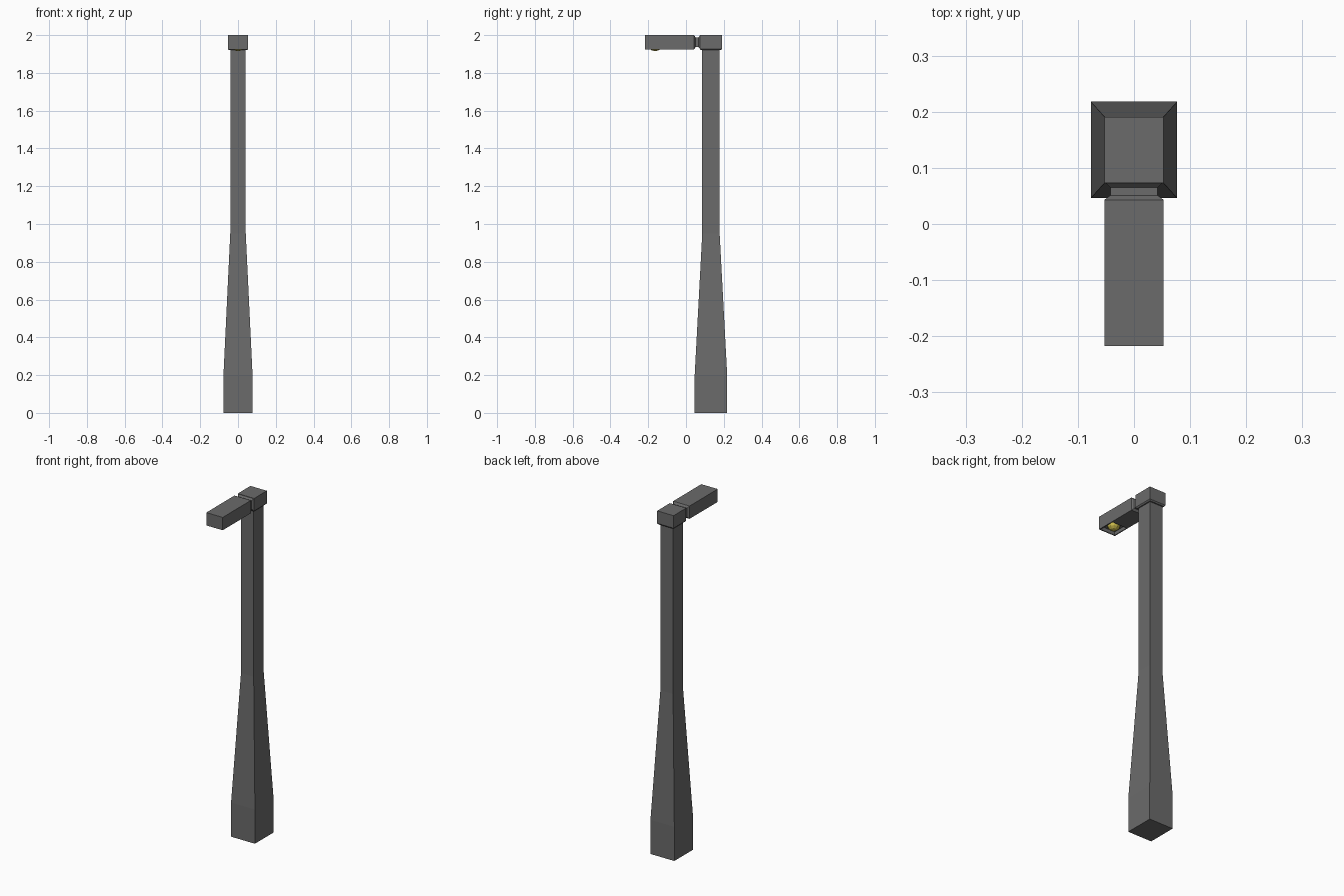
import bpy, bmesh
from mathutils import Matrix

if "Cube" in bpy.data.objects:
    bpy.data.objects.remove(bpy.data.objects["Cube"])


def material(name, rgb):
    m = bpy.data.materials.new(name)
    m.diffuse_color = (*rgb, 1)
    m.use_nodes = True
    m.node_tree.nodes["Principled BSDF"].inputs["Base Color"].default_value = m.diffuse_color
    return m


METAL = material("dark grey metal", (0.147, 0.147, 0.147))
GLOW = material("yellow bulb", (0.58, 0.48, 0.07))


def finish(bm, name, mat):
    bmesh.ops.recalc_face_normals(bm, faces=bm.faces)
    mesh = bpy.data.meshes.new(name)
    bm.to_mesh(mesh)
    bm.free()
    mesh.materials.append(mat)
    ob = bpy.data.objects.new(name, mesh)
    bpy.context.collection.objects.link(ob)
    return ob


def loft(rings):
    """Bridge a row of four-point rings and close both ends."""
    bm = bmesh.new()
    vs = [[bm.verts.new(p) for p in ring] for ring in rings]
    for a, b in zip(vs, vs[1:]):
        for i in range(4):
            j = (i + 1) % 4
            bm.faces.new((a[i], a[j], b[j], b[i]))
    bm.faces.new(vs[0])
    bm.faces.new(vs[-1])
    bmesh.ops.recalc_face_normals(bm, faces=bm.faces)
    return bm


CY = 0.132  # pole centre in y


def flat_ring(z, hx, hy):
    return [(-hx, CY - hy, z), (hx, CY - hy, z), (hx, CY + hy, z), (-hx, CY + hy, z)]


def upright_ring(y, hx, z0, z1):
    return [(-hx, y, z0), (hx, y, z0), (hx, y, z1), (-hx, y, z1)]


# Tapered square pole
finish(loft([flat_ring(0, 0.077, 0.086), flat_ring(0.2, 0.077, 0.086),
             flat_ring(0.95, 0.041, 0.046), flat_ring(1.925, 0.041, 0.046)]),
       "pole", METAL)

# Block on top of the pole, with a small lower chamfer
finish(loft([flat_ring(1.92, 0.047, 0.053), flat_ring(1.927, 0.053, 0.0585),
             flat_ring(2.0, 0.053, 0.0585)]), "pole_cap", METAL)

# Lamp arm with its waisted neck
arm = loft([upright_ring(-0.217, 0.053, 1.925, 2.0),
            upright_ring(-0.11, 0.053, 1.925, 2.0),
            upright_ring(0.043, 0.053, 1.925, 2.0),
            upright_ring(0.051, 0.042, 1.937, 1.988),
            upright_ring(0.065, 0.042, 1.937, 1.988),
            upright_ring(0.074, 0.052, 1.927, 1.998)])

# Recess under the front of the arm for the bulb
under = [f for f in arm.faces if f.normal.z < -0.9 and f.calc_center_median().y < -0.12]
bmesh.ops.inset_region(arm, faces=under, thickness=0.008)
rim = under[0]
res = bmesh.ops.extrude_discrete_faces(arm, faces=[rim])
bmesh.ops.translate(arm, verts=res["faces"][0].verts, vec=(0, 0, 0.02))
finish(arm, "lamp_arm", METAL)

# Faceted bulb
bulb = bmesh.new()
bmesh.ops.create_uvsphere(bulb, u_segments=10, v_segments=6, radius=1,
                          matrix=Matrix.Translation((0, -0.163, 1.943)) @
                          Matrix.Diagonal((0.034, 0.034, 0.028, 1)))
finish(bulb, "bulb", GLOW)
